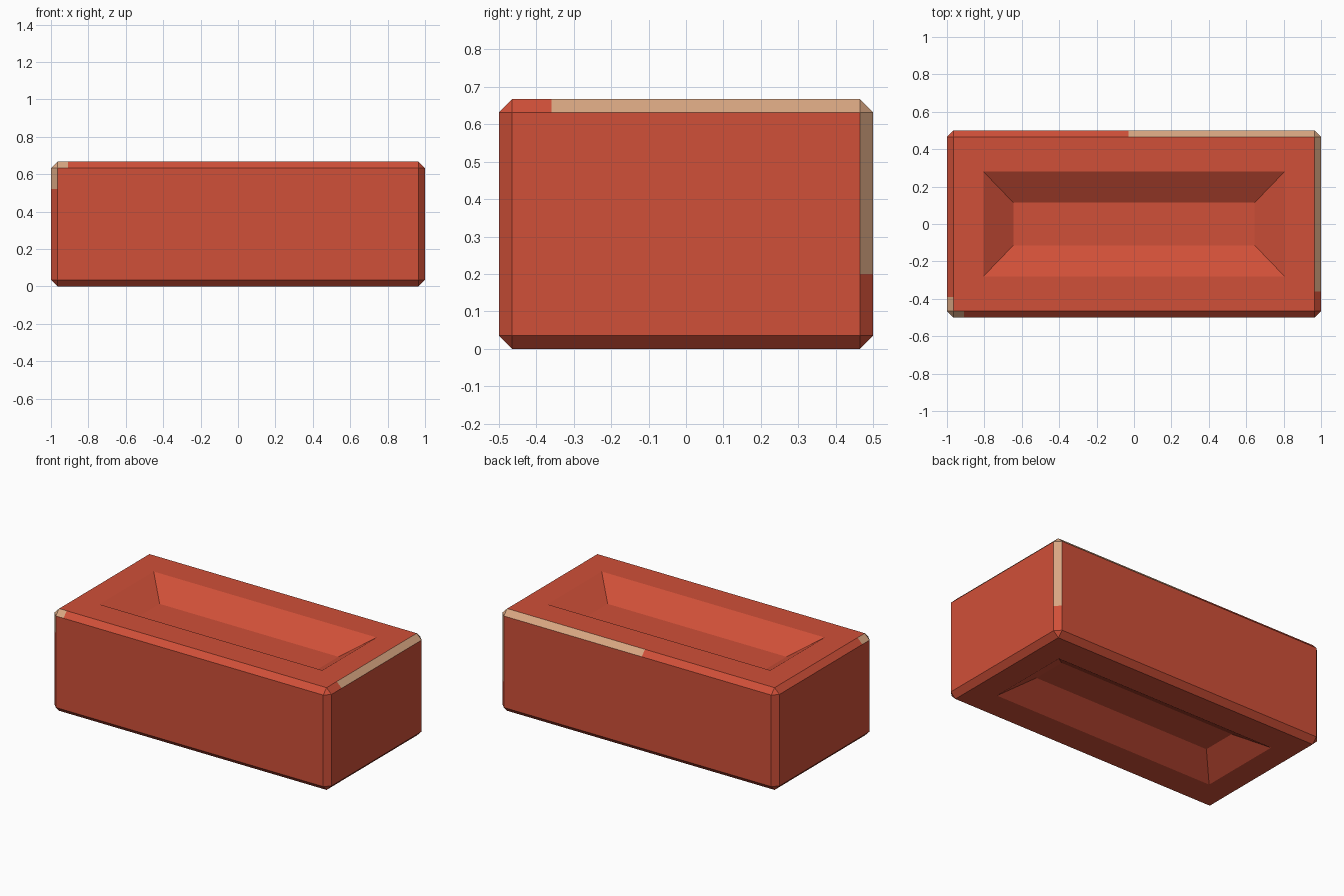
import bpy, bmesh
from mathutils import Vector

if "Cube" in bpy.data.objects:
    bpy.data.objects.remove(bpy.data.objects["Cube"])

SIZE = Vector((2.0, 1.0, 0.667))
CHAMFER = 0.035
RIM, FLOOR, DEPTH = (0.805, 0.28), (0.645, 0.114), 0.105


def material(name, rgb):
    mat = bpy.data.materials.new(name)
    mat.diffuse_color = (*rgb, 1)
    mat.use_nodes = True
    mat.node_tree.nodes["Principled BSDF"].inputs["Base Color"].default_value = mat.diffuse_color
    return mat


def is_chamfer(face):
    c, n = face.calc_center_median(), face.normal
    slanted = sum(abs(v) > 0.1 for v in n) > 1
    return slanted and (abs(c.x) > 0.9 or abs(c.y) > 0.45)


# Chamfered block
bm = bmesh.new()
bmesh.ops.create_cube(bm, size=1)
for v in bm.verts:
    v.co = Vector(a * b for a, b in zip(v.co, SIZE))
    v.co.z += SIZE.z / 2
bmesh.ops.bevel(bm, geom=bm.edges[:], offset=CHAMFER, segments=1,
                affect='EDGES', profile=0.5)
bm.normal_update()

# Sloped recess in the top and the bottom
for side in (1, -1):
    face = next(f for f in bm.faces if f.normal.z * side > 0.99)
    surface = face.calc_center_median().z
    for (hx, hy), depth in ((RIM, 0), (FLOOR, DEPTH)):
        bmesh.ops.inset_region(bm, faces=[face], thickness=0.05)
        for v in face.verts:
            v.co = (hx if v.co.x > 0 else -hx, hy if v.co.y > 0 else -hy,
                    surface - side * depth)
bm.normal_update()

# Worn corners: (limit, direction) per axis, painted on the chamfers only
WORN = [((-0.91, -1), (-0.39, -1), (0.52, 1)),
        ((-0.03, 1), (-0.36, 1), (0.20, 1))]
for corner in WORN:
    for axis, (limit, _) in enumerate(corner):
        normal = Vector((0, 0, 0))
        normal[axis] = 1
        faces = [f for f in bm.faces if is_chamfer(f)]
        edges = {e for f in faces for e in f.edges}
        verts = {v for f in faces for v in f.verts}
        bmesh.ops.bisect_plane(bm, geom=[*faces, *edges, *verts],
                               plane_co=normal * limit, plane_no=normal)
        bm.normal_update()
for f in bm.faces:
    c = f.calc_center_median()
    worn = any(all((c[i] - lim) * d > 0 for i, (lim, d) in enumerate(corner))
               for corner in WORN)
    f.material_index = int(worn and is_chamfer(f))

mesh = bpy.data.meshes.new("brick")
bm.to_mesh(mesh)
bm.free()
mesh.materials.append(material("brick red", (0.63, 0.08, 0.04)))
mesh.materials.append(material("worn tan", (0.686, 0.381, 0.223)))
bpy.context.collection.objects.link(bpy.data.objects.new("brick", mesh))
